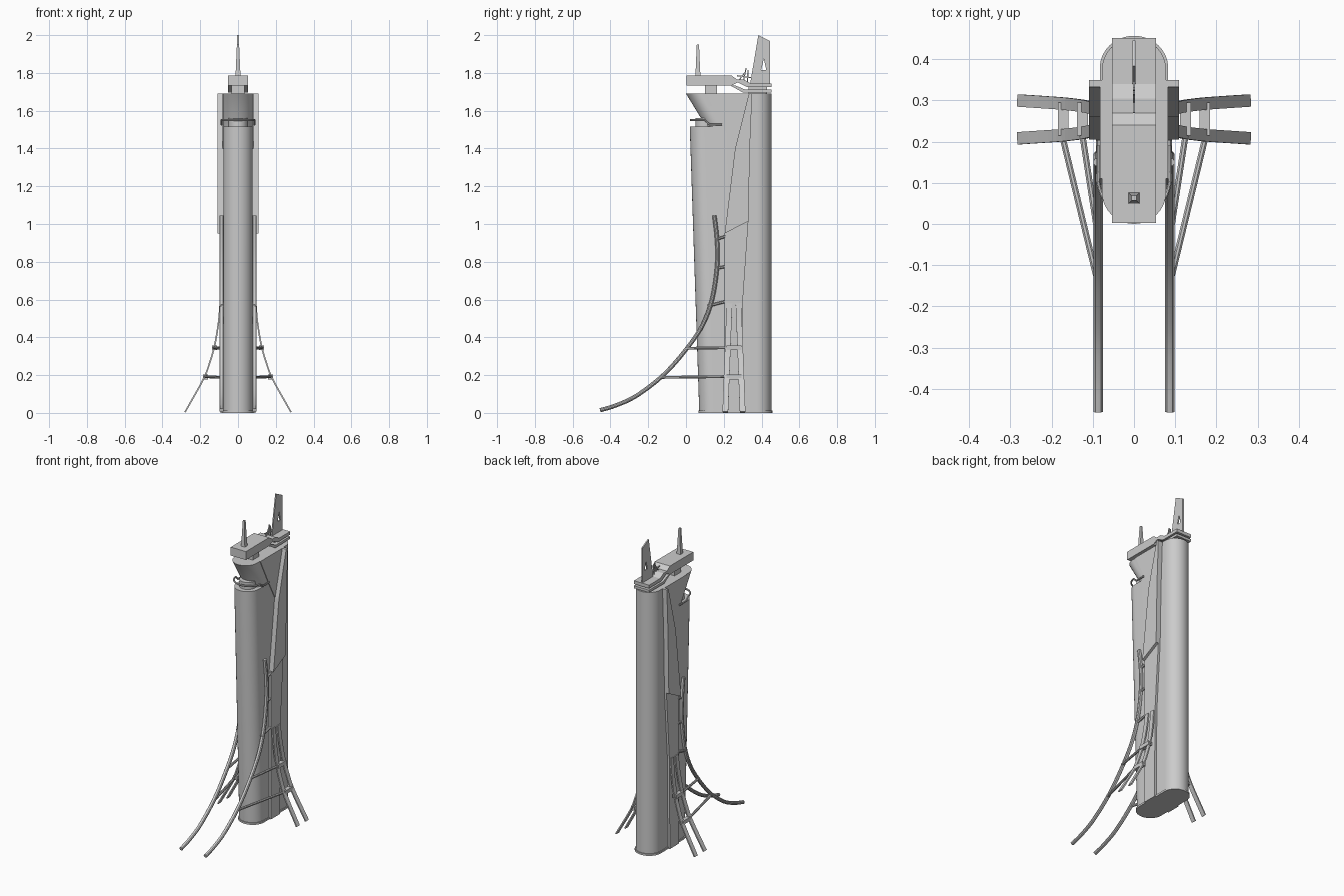
import bpy, bmesh, math
from mathutils import Vector

if "Cube" in bpy.data.objects:
    bpy.data.objects.remove(bpy.data.objects["Cube"])


def make(name, verts, faces, smooth=False):
    me = bpy.data.meshes.new(name)
    me.from_pydata([tuple(v) for v in verts], [], faces)
    bm = bmesh.new()
    bm.from_mesh(me)
    bmesh.ops.recalc_face_normals(bm, faces=bm.faces)
    bm.to_mesh(me)
    bm.free()
    ob = bpy.data.objects.new(name, me)
    bpy.context.scene.collection.objects.link(ob)
    if smooth:
        bpy.context.view_layer.objects.active = ob
        ob.select_set(True)
        bpy.ops.object.shade_smooth_by_angle(angle=math.radians(35))
        ob.select_set(False)
    return ob


def loft(name, rings, smooth=False):
    n = len(rings[0])
    faces = [(r * n + i, r * n + (i + 1) % n, (r + 1) * n + (i + 1) % n, (r + 1) * n + i)
             for r in range(len(rings) - 1) for i in range(n)]
    faces += [tuple(range(n)), tuple(range((len(rings) - 1) * n, len(rings) * n))]
    return make(name, [v for r in rings for v in r], faces, smooth)


def prism(name, pts, x0, x1):
    return loft(name, [[(x, y, z) for y, z in pts] for x in (x0, x1)])


def mirror(ob):
    ob.modifiers.new("mirror", 'MIRROR')
    return ob


def smooth_path(pts, steps=4):
    p = [Vector(q) for q in pts]
    p = [2 * p[0] - p[1]] + p + [2 * p[-1] - p[-2]]
    out = []
    for a, b, c, d in zip(p, p[1:], p[2:], p[3:]):
        for k in range(steps):
            t = k / steps
            out.append(0.5 * (2 * b + (c - a) * t + (2 * a - 5 * b + 4 * c - d) * t * t
                              + (3 * b - a - 3 * c + d) * t ** 3))
    return out + [p[-2]]


def sweep(name, path, side, w, t, sides=4, smooth=False):
    """Rectangular (or round) section swept along a path; side is the width direction."""
    path = [Vector(q) for q in path]
    rings = []
    for i, p in enumerate(path):
        tan = (path[min(i + 1, len(path) - 1)] - path[max(i - 1, 0)]).normalized()
        s = Vector(side)
        s = (s - tan * s.dot(tan)).normalized()
        n = tan.cross(s)
        k = math.sqrt(2) if sides == 4 else 1
        rings.append([p + s * (w / 2 * k * math.cos(a)) + n * (t / 2 * k * math.sin(a))
                      for a in [math.tau * (j + 0.5) / sides for j in range(sides)]])
    return loft(name, rings, smooth)


def stadium(z, front, hw=0.078, back=0.452, r=0.078, seg=16):
    pts = []
    for j in range(seg + 1):
        a = math.pi * j / seg
        pts.append((hw * math.cos(a), back - r + r * math.sin(a), z))
    for j in range(seg + 1):
        a = math.pi + math.pi * j / seg
        pts.append((hw * math.cos(a), front + r + r * math.sin(a), z))
    return pts


# Main tower, with recessed waist and flared head
loft("tower_body", [stadium(0.01, 0.07), stadium(1.515, 0.02), stadium(1.515, 0.10),
                    stadium(1.535, 0.095), stadium(1.69, 0.0)], True)
loft("tower_base", [stadium(0, 0.065, 0.083, 0.457), stadium(0.012, 0.065, 0.083, 0.457)], True)

# Waist: short neck and rail round the front
loft("waist_neck", [[(0.05 * math.cos(a), 0.10 + 0.05 * math.sin(a), z)
                     for a in [math.tau * j / 24 for j in range(24)]] for z in (1.51, 1.56)], True)
rail = [(0.087, 0.19, 1.527), (0.087, 0.125, 1.527), (0.087, 0.10, 1.55)]
rail += [(0.085 * math.cos(a), 0.10 - 0.075 * math.sin(a), 1.55)
         for a in [math.pi * j / 16 for j in range(1, 16)]]
rail += [(-0.087, 0.10, 1.55), (-0.087, 0.125, 1.527), (-0.087, 0.19, 1.527)]
sweep("waist_rail", rail, (0, 0, 1), 0.012, 0.010, 8, True)

# Side panels: head facet, tall upper fin and thinner lower panel
mirror(prism("head_panel", [(0.11, 1.69), (0.19, 1.53), (0.26, 1.4), (0.335, 1.69)], 0.07, 0.082))
mirror(prism("upper_side_panel", [(0.333, 1.69), (0.26, 1.4), (0.205, 0.95),
                                  (0.33, 1.015), (0.338, 1.4), (0.35, 1.69)], 0.07, 0.109))
mirror(prism("lower_side_panel", [(0.203, 0.95), (0.33, 1.015), (0.30, 0.58),
                                  (0.295, 0.0), (0.203, 0.0)], 0.07, 0.092))

# Front sweeping legs
front = [(0.15, 1.045), (0.164, 0.92), (0.165, 0.78), (0.138, 0.60), (0.085, 0.46),
         (0.0, 0.335), (-0.12, 0.20), (-0.26, 0.092), (-0.37, 0.04), (-0.455, 0.014)]
mirror(sweep("front_leg", smooth_path([(0.087, y, z) for y, z in front]),
             (1, 0, 0), 0.024, 0.022, 10, True))

# Paired side legs: flat ribbons splaying outwards
side_leg = [(0.094, 0.58), (0.103, 0.48), (0.123, 0.36), (0.15, 0.265), (0.185, 0.175),
            (0.28, 0.005)]
for label, sgn in (("rear", 1), ("fore", -1)):
    path = [(x, 0.254 + sgn * (0.024 + 0.022 * (1 - z / 0.58)), z) for x, z in side_leg]
    mirror(sweep(label + "_side_leg", smooth_path(path), (0, 1, 0), 0.030, 0.008))

# Cross ties between side legs
for x, z in ((0.172, 0.19), (0.125, 0.345)):
    mirror(sweep("side_leg_tie", [(x, 0.215, z), (x, 0.295, z)], (1, 0, 0), 0.026, 0.024))

# Struts joining front legs to side legs and tower
for i, (a, b) in enumerate([((0.092, -0.125, 0.188), (0.172, 0.205, 0.192)),
                            ((0.092, 0.0, 0.342), (0.125, 0.215, 0.345)),
                            ((0.085, 0.115, 0.565), (0.085, 0.21, 0.59)),
                            ((0.085, 0.16, 0.765), (0.085, 0.21, 0.775)),
                            ((0.085, 0.165, 0.92), (0.085, 0.21, 0.935))]):
    mirror(sweep("strut_%d" % i, [a, b], (0, 0, 1), 0.016, 0.016, 8, True))

# Roof deck with stepped rear, plate below and support
prism("roof_deck", [(0.003, 1.733), (0.003, 1.787), (0.24, 1.787), (0.27, 1.765), (0.305, 1.765),
                    (0.34, 1.745), (0.452, 1.745), (0.452, 1.724), (0.325, 1.724),
                    (0.275, 1.75), (0.24, 1.733)], -0.054, 0.054)
prism("rear_plate", [(0.235, 1.733), (0.262, 1.733), (0.31, 1.713), (0.452, 1.713),
                     (0.452, 1.697), (0.30, 1.697)], -0.054, 0.054)
prism("deck_support", [(0.10, 1.69), (0.165, 1.69), (0.165, 1.735), (0.10, 1.735)], -0.035, 0.035)
prism("rear_support", [(0.33, 1.69), (0.43, 1.69), (0.43, 1.73), (0.33, 1.73)], -0.03, 0.03)

# Tapered mast
loft("mast", [[(sx * h, 0.063 + sy * h, z) for sx, sy in ((1, 1), (-1, 1), (-1, -1), (1, -1))]
              for z, h in ((1.785, 0.014), (1.81, 0.012), (1.95, 0.006))])

# Tall tail fin with a window
fin = prism("tail_fin", [(0.34, 1.744), (0.345, 1.775), (0.383, 2.0), (0.446, 1.968),
                         (0.446, 1.744)], -0.004, 0.004)
cutter = prism("fin_window_cutter", [(0.412, 1.875), (0.398, 1.815), (0.425, 1.815)], -0.05, 0.05)
cutter.hide_render = True
cutter.hide_viewport = True
cutter.display_type = 'WIRE'
cut = fin.modifiers.new("window", 'BOOLEAN')
cut.operation = 'DIFFERENCE'
cut.object = cutter
cut.solver = 'EXACT'

# Small aerials ahead of the fin
for i, (a, b) in enumerate([((0, 0.305, 1.76), (0, 0.318, 1.825)), ((0, 0.325, 1.75), (0, 0.328, 1.815)),
                            ((0, 0.27, 1.785), (0, 0.345, 1.775)), ((0, 0.28, 1.76), (0, 0.31, 1.80))]):
    sweep("aerial_%d" % i, [a, b], (1, 0, 0), 0.006, 0.006)
